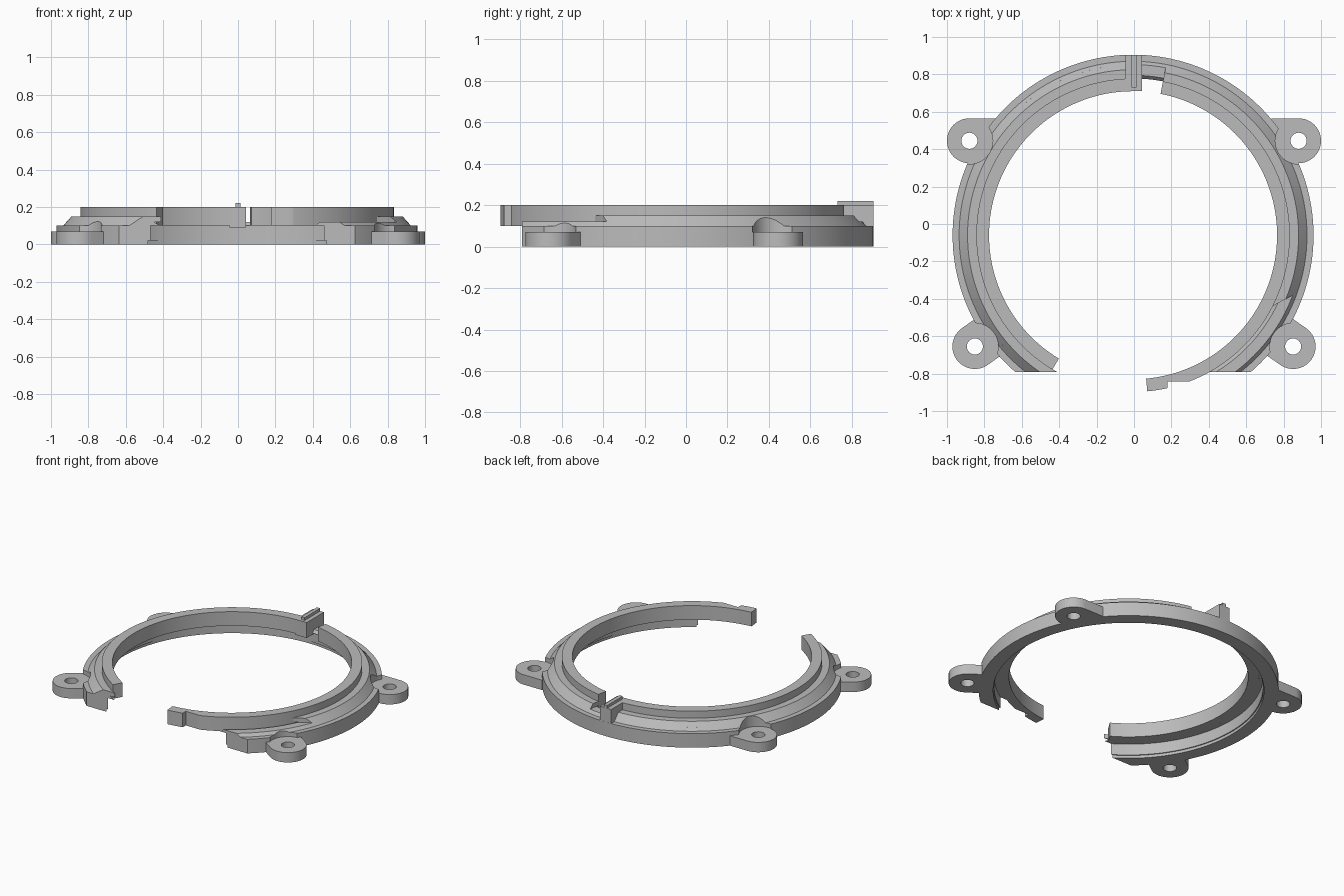
import bpy, bmesh
from math import sin, cos, radians, pi
from mathutils import Vector

if "Cube" in bpy.data.objects:
    bpy.data.objects.remove(bpy.data.objects["Cube"], do_unlink=True)

CX, CY = -0.005, -0.06      # ring axis
FRONT = -0.79               # flat cut across the open ends

grey = bpy.data.materials.new("light_grey")
grey.use_nodes = True
grey.diffuse_color = (0.5, 0.5, 0.5, 1)
grey.node_tree.nodes["Principled BSDF"].inputs["Base Color"].default_value = (0.5, 0.5, 0.5, 1)


def finish(bm, name):
    bmesh.ops.recalc_face_normals(bm, faces=bm.faces[:])
    mesh = bpy.data.meshes.new(name)
    bm.to_mesh(mesh)
    bm.free()
    mesh.materials.append(grey)
    obj = bpy.data.objects.new(name, mesh)
    bpy.context.collection.objects.link(obj)
    return obj


def sweep(name, profile, start, end, cut=None):
    """Turn an (r, z) profile around the ring axis; cut = (point, outward normal)."""
    bm = bmesh.new()
    steps = max(2, round(abs(end - start) / 2))
    rows = []
    for i in range(steps + 1):
        a = radians(start + (end - start) * i / steps)
        rows.append([bm.verts.new((CX + r * cos(a), CY + r * sin(a), z)) for r, z in profile])
    n = len(profile)
    for p, q in zip(rows, rows[1:]):
        for j in range(n):
            k = (j + 1) % n
            bm.faces.new((p[j], p[k], q[k], q[j]))
    bm.faces.new(rows[0])
    bm.faces.new(rows[-1])
    if cut:
        geom = bm.verts[:] + bm.edges[:] + bm.faces[:]
        bmesh.ops.bisect_plane(bm, geom=geom, plane_co=cut[0], plane_no=cut[1], clear_outer=True)
        bmesh.ops.holes_fill(bm, edges=[e for e in bm.edges if e.is_boundary], sides=0)
    return finish(bm, name)


def prism(name, outline, z0, z1):
    bm = bmesh.new()
    face = bm.faces.new([bm.verts.new((x, y, z0)) for x, y in outline])
    up = bmesh.ops.extrude_face_region(bm, geom=[face])["geom"]
    bmesh.ops.translate(bm, vec=(0, 0, z1 - z0), verts=[v for v in up if isinstance(v, bmesh.types.BMVert)])
    return finish(bm, name)


def box(name, x0, x1, y0, y1, z0, z1):
    return prism(name, [(x0, y0), (x1, y0), (x1, y1), (x0, y1)], z0, z1)


def disc(x, y, r, n=48):
    return [(x + r * cos(2 * pi * i / n), y + r * sin(2 * pi * i / n)) for i in range(n)]


def subtract(obj, cutter):
    mod = obj.modifiers.new("cut", 'BOOLEAN')
    mod.operation, mod.solver, mod.object = 'DIFFERENCE', 'EXACT', cutter
    bpy.context.view_layer.objects.active = obj
    bpy.ops.object.modifier_apply(modifier=mod.name)
    bpy.data.objects.remove(cutter, do_unlink=True)


# Base ring, open at the front
front_cut = ((0, FRONT, 0), (0, -1, 0))
base = sweep("base_ring", [(.965, 0), (.965, .10), (.93, .10), (.912, .12), (.855, .12),
                           (.838, .10), (.865, .10), (.865, .02), (.872, .02), (.872, 0)],
             -65, 245, front_cut)

# Sloped shelf in two lengths, with a slanted step on the left
shelf_profile = [(.912, .12), (.885, .15), (.836, .15), (.836, .12)]
left_shelf = sweep("left_shelf", shelf_profile, -45, 79, ((.74, -.44, 0), (.06, -.11, 0)))
right_shelf = sweep("right_shelf", shelf_profile, 90, 245, front_cut)

# Raised inner band, the left length reaching out as a free arm
band_profile = [(.838, .10), (.838, .20), (.77, .20), (.77, .10)]
left_band = sweep("left_band", band_profile, -84.8, 79)
right_band = sweep("right_band", band_profile, 90, 239)
subtract(left_band, box("notch_cutter", .18, .33, -1, -.843, 0, .3))

# Divider block and fin at the back
box("divider_block", -.045, .042, .71, .904, .09, .20)
box("divider_fin", -.013, .013, .73, .904, .19, .22)

# Screw lugs with holes, and head clearance cut into the ring
R = 0.12
lugs = []
for side, label in ((-1, "right"), (1, "left")):
    lugs.append(("back_" + label, Vector((side * .88, .445)), Vector((-side, 0)), (.145, .09)))
    c = Vector((side * .851, -.655))
    lugs.append(("front_" + label, c, (Vector((CX, CY)) - c).normalized(), (.11, .11)))

for label, c, inward, (upper, lower) in lugs:
    across = Vector((-inward.y, inward.x))
    if across.y < 0:
        across = -across
    outline = [c + across * R + inward * upper]
    for i in range(25):
        a = pi * i / 24
        outline.append(c + across * R * cos(a) - inward * R * sin(a))
    outline.append(c - across * R + inward * lower)
    lug = prism(label + "_lug", outline, 0, .07)
    subtract(lug, prism("hole_cutter", disc(c.x, c.y, .043), -.1, .2))
    for part in (base, left_shelf if c.x > 0 else right_shelf):
        subtract(part, prism("clearance_cutter", disc(c.x, c.y, .125), .07, .3))

# Smooth curved walls, crisp edges
for obj in bpy.context.scene.objects:
    obj.select_set(obj.type == 'MESH')
bpy.context.view_layer.objects.active = base
bpy.ops.object.shade_smooth_by_angle(angle=radians(25))
